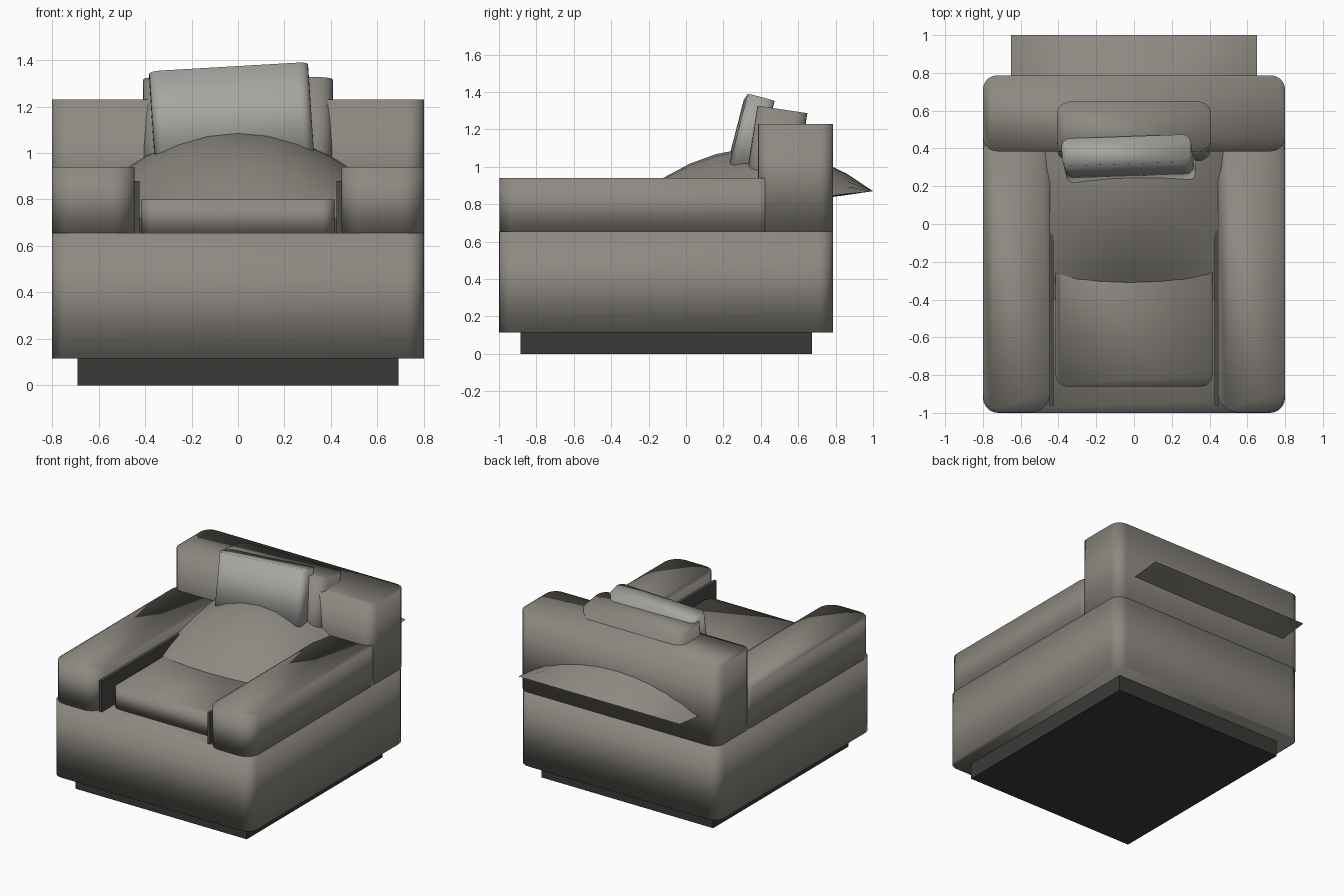
import bpy, bmesh, math
from math import radians
from mathutils import Matrix, Vector, Euler

if "Cube" in bpy.data.objects:
    bpy.data.objects.remove(bpy.data.objects["Cube"])


def material(name, rgb):
    m = bpy.data.materials.new(name)
    m.diffuse_color = (*rgb, 1)
    m.use_nodes = True
    m.node_tree.nodes["Principled BSDF"].inputs["Base Color"].default_value = m.diffuse_color
    return m


FABRIC = material("fabric", (0.27, 0.253, 0.222))
LIGHT = material("light_fabric", (0.38, 0.38, 0.36))
DARK = material("dark_base", (0.042, 0.042, 0.04))
PANEL = material("dark_panel", (0.07, 0.068, 0.06))


def finish(bm, name, mat, smooth=35):
    me = bpy.data.meshes.new(name)
    bmesh.ops.recalc_face_normals(bm, faces=bm.faces)
    bm.to_mesh(me)
    bm.free()
    ob = bpy.data.objects.new(name, me)
    bpy.context.collection.objects.link(ob)
    me.materials.append(mat)
    bpy.ops.object.select_all(action='DESELECT')
    ob.select_set(True)
    bpy.context.view_layer.objects.active = ob
    bpy.ops.object.shade_smooth_by_angle(angle=radians(smooth))
    return ob


def block(name, x, y, z, r=0.0, mat=FABRIC, rot=(0, 0, 0)):
    """Box from (min, max) ranges; upright edges rounded by radius r."""
    size = [b - a for a, b in (x, y, z)]
    mid = Vector([(a + b) / 2 for a, b in (x, y, z)])
    bm = bmesh.new()
    bmesh.ops.create_cube(bm, size=1, matrix=Matrix.Diagonal((*size, 1)))
    if r:
        upright = [e for e in bm.edges
                   if abs(e.verts[0].co.z - e.verts[1].co.z) > size[2] / 2]
        bmesh.ops.bevel(bm, geom=upright, offset=r, segments=5,
                        profile=0.5, affect='EDGES')
    angles = Euler([radians(a) for a in rot])
    bm.transform(Matrix.Translation(mid) @ angles.to_matrix().to_4x4())
    # upholstered blocks are shaded softly all round, plain boxes stay crisp
    return finish(bm, name, mat, 180 if r else 35)


# Plinth and body
block("plinth", (-0.69, 0.69), (-0.885, 0.673), (0, 0.12), mat=DARK)
block("body", (-0.8, 0.8), (-1, 0.785), (0.115, 0.655), 0.08)
block("backrest", (-0.8, 0.8), (0.385, 0.787), (0.655, 1.23), 0.075)

# Arms and the thin panels on their inner faces
for s, side in ((-1, "left"), (1, "right")):
    block(side + "_arm", sorted((s * 0.445, s * 0.8)), (-0.997, 0.48),
          (0.655, 0.94), 0.1)
    block(side + "_inner_panel", sorted((s * 0.425, s * 0.447)), (-0.96, 0.0),
          (0.655, 0.88), mat=PANEL)

# Cushions
block("seat_cushion", (-0.415, 0.415), (-0.86, 0.4), (0.655, 0.8), 0.06)
block("back_cushion", (-0.408, 0.408), (0.34, 0.61), (0.765, 1.31), 0.07,
      rot=(-8.5, 0, 0))
block("loose_pillow", (-0.37, 0.315), (0.265, 0.415), (0.95, 1.36), 0.045,
      LIGHT, rot=(-14.5, -3.3, 2))

# Domed lumbar cushion, its thin rear edge passing out through the backrest
N = 10
bm = bmesh.new()
for height in (0.3, -0.015):
    rows = []
    for j in range(N + 1):
        v = 2 * j / N - 1
        row = []
        for i in range(N + 1):
            u = 2 * i / N - 1
            bulge = height * (1 - u * u) * (1 - v * v)
            row.append(bm.verts.new((0.65 * u, 0.3 + 0.7 * v,
                                     0.795 + 0.075 * v + bulge)))
        rows.append(row)
    for a, b in zip(rows, rows[1:]):
        for i in range(N):
            bm.faces.new((a[i], a[i + 1], b[i + 1], b[i]))
bmesh.ops.remove_doubles(bm, verts=bm.verts, dist=0.0005)
finish(bm, "domed_cushion", FABRIC)
